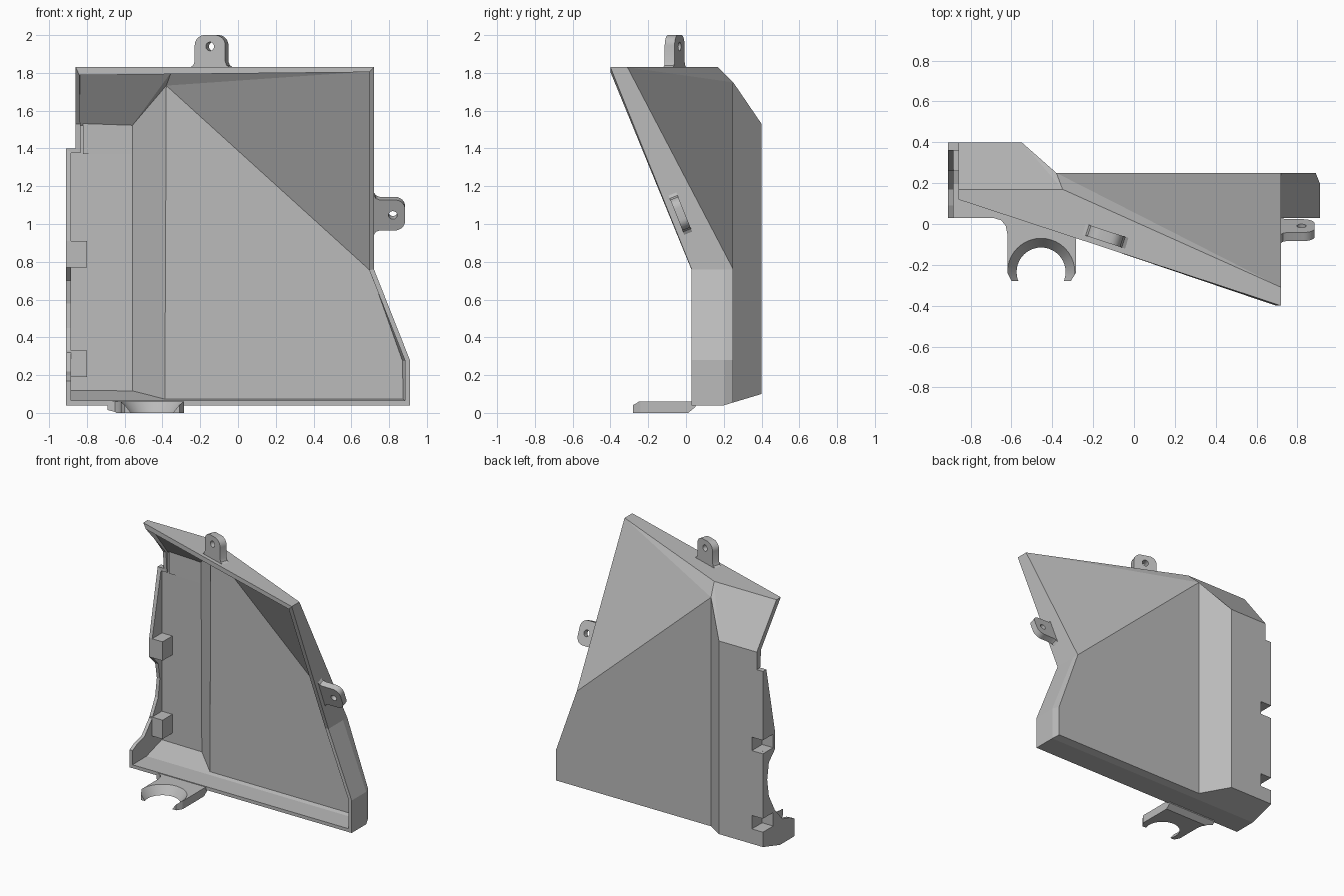
import bpy, bmesh
from math import sin, cos, pi
from mathutils import Matrix, Vector

cube = bpy.data.objects.get("Cube")
if cube:
    bpy.data.objects.remove(cube, do_unlink=True)

grey = bpy.data.materials.new("plain grey")
grey.use_nodes = True
grey.diffuse_color = (0.5, 0.5, 0.5, 1)
grey.node_tree.nodes["Principled BSDF"].inputs["Base Color"].default_value = (0.5, 0.5, 0.5, 1)


def finish(name, bm):
    mesh = bpy.data.meshes.new(name)
    bm.to_mesh(mesh)
    bm.free()
    ob = bpy.data.objects.new(name, mesh)
    bpy.context.collection.objects.link(ob)
    mesh.materials.append(grey)
    return ob


def box(name, lo, hi):
    bm = bmesh.new()
    lo, hi = Vector(lo), Vector(hi)
    size = hi - lo
    bmesh.ops.create_cube(bm, size=1, matrix=Matrix.Translation((lo + hi) / 2) @ Matrix.Diagonal((*size, 1)))
    return finish(name, bm)


def cone(name, r1, r2, depth, matrix):
    bm = bmesh.new()
    bmesh.ops.create_cone(bm, cap_ends=True, segments=40, radius1=r1, radius2=r2, depth=depth, matrix=matrix)
    return finish(name, bm)


def prism(name, outline, low, high, matrix=Matrix()):
    bm = bmesh.new()
    face = bm.faces.new([bm.verts.new((x, y, low)) for x, y in outline])
    out = bmesh.ops.extrude_face_region(bm, geom=[face])
    bmesh.ops.translate(bm, vec=(0, 0, high - low), verts=[v for v in out["geom"] if isinstance(v, bmesh.types.BMVert)])
    bmesh.ops.recalc_face_normals(bm, faces=bm.faces)
    bm.transform(matrix)
    return finish(name, bm)


def apply_modifier(ob, mod):
    bpy.context.view_layer.objects.active = ob
    bpy.ops.object.modifier_apply(modifier=mod.name)


def cut(ob, cutter):
    mod = ob.modifiers.new("cut", "BOOLEAN")
    mod.operation, mod.solver, mod.object = "DIFFERENCE", "EXACT", cutter
    apply_modifier(ob, mod)


def discard(ob):
    bpy.data.objects.remove(ob, do_unlink=True)


def smooth(ob):
    bpy.ops.object.select_all(action="DESELECT")
    ob.select_set(True)
    bpy.context.view_layer.objects.active = ob
    bpy.ops.object.shade_smooth_by_angle(angle=0.5)


# Corner points of the folded cover
left, right, step, side = -0.91, 0.91, -0.86, 0.72
deep, back, front = 0.40, 0.25, 0.03
P = {
    "deep_bl": (left, deep, 0.10), "deep_br": (-0.55, deep, 0.10),
    "deep_tr": (-0.55, deep, 1.53), "deep_tl": (step, deep, 1.53),
    "step_in": (step, deep, 1.40), "step_out": (left, deep, 1.40),
    "step_in_f": (step, 0.36, 1.40), "step_out_f": (left, 0.36, 1.40),
    "main_bl": (-0.38, back, 0.055), "main_br": (0.89, back, 0.055),
    "main_r": (0.89, back, 0.28), "knee": (side, back, 0.76), "apex": (-0.38, back, 1.75),
    "bot_l": (left, 0.20, 0.04), "bot_r": (right, 0.20, 0.04),
    "rim_l": (left, front, 0.04), "rim_r": (right, front, 0.04),
    "wall_r": (right, 0.20, 0.28), "wall_rf": (right, front, 0.28),
    "knee_m": (side, 0.20, 0.76), "knee_f": (side, front, 0.76),
    "top_r": (side, -0.31, 1.83), "top_rf": (side, -0.40, 1.83),
    "top_m": (-0.35, 0.17, 1.83), "top_l": (step, 0.17, 1.83), "top_lf": (step, 0.12, 1.83),
    "left_f": (step, 0.35, 1.53),
}
faces = [
    "deep_bl deep_br deep_tr deep_tl step_in step_out",
    "deep_br main_bl apex deep_tr",
    "main_bl main_br main_r knee apex",
    "apex knee top_r", "apex top_r top_m",
    "deep_tr apex top_m", "deep_tr top_m top_l deep_tl",
    "top_l top_m top_r top_rf top_lf",
    "deep_tl top_l top_lf left_f step_in_f step_in",
    "step_out step_in step_in_f step_out_f",
    "knee_f knee_m knee top_r top_rf",
    "knee main_r wall_r knee_m", "knee_m wall_r wall_rf knee_f",
    "main_r main_br bot_r wall_r", "wall_r bot_r rim_r wall_rf",
    "bot_l bot_r rim_r rim_l",
    "bot_l bot_r main_br main_bl deep_br deep_bl",
]
# Front edge (y, z) of the left wall, from the flared foot up to the step
left_edge = [(0.03, 0.17), (0.09, 0.20), (0.17, 0.22), (0.26, 0.32), (0.33, 0.45),
             (0.35, 0.58), (0.33, 0.70), (0.26, 0.77), (0.26, 0.91)]

bm = bmesh.new()
V = {k: bm.verts.new(p) for k, p in P.items()}
made = [bm.faces.new([V[k] for k in f.split()]) for f in faces]
edge = [bm.verts.new((left, y, z)) for y, z in left_edge]
bm.faces.new([V["deep_bl"], V["bot_l"], V["rim_l"], *edge, V["step_out_f"], V["step_out"]])
bmesh.ops.recalc_face_normals(bm, faces=bm.faces)
made[0].normal_update()
if made[0].normal.y < 0:
    bmesh.ops.reverse_faces(bm, faces=bm.faces)
cover = finish("cover_shell", bm)
solid = cover.modifiers.new("thickness", "SOLIDIFY")
solid.thickness, solid.offset, solid.use_even_offset = 0.025, -1, True
apply_modifier(cover, solid)

# Clip pockets on the left edge, open to the side and back
for name, z in (("lower", 0.19), ("upper", 0.77)):
    pocket = box(name + "_clip_pocket", (-0.905, 0.26, z), (-0.80, 0.395, z + 0.14))
    cutter = box("cutter", (-0.95, 0.28, z + 0.02), (-0.82, 0.45, z + 0.12))
    cut(cover, cutter)
    cut(pocket, cutter)
    discard(cutter)

# Thickened panel below the upper left slope
box("inner_panel", (-0.82, 0.366, 1.37), (-0.54, 0.38, 1.55))


# Rounded mounting tabs with a screw hole
def tab(name, half, length, hole, thick, origin, u, v):
    r = 0.055
    side_pts = [(half + 0.03, -0.02), (half + 0.025, 0.0), (half + 0.008, 0.01), (half, 0.03)]
    side_pts += [(half - r + r * cos(a * pi / 16), length - r + r * sin(a * pi / 16)) for a in range(9)]
    outline = side_pts + [(-x, y) for x, y in reversed(side_pts)]
    u, v = Vector(u).normalized(), Vector(v)
    m = Matrix.Translation(origin) @ Matrix((u, v, u.cross(v))).transposed().to_4x4()
    ob = prism(name, outline, -thick / 2, thick / 2, m)
    cutter = cone("cutter", 0.023, 0.023, 0.3, m @ Matrix.Translation((0, hole, 0)))
    cut(ob, cutter)
    discard(cutter)
    smooth(ob)


tab("top_tab", 0.085, 0.17, 0.11, 0.055, (-0.14, -0.06, 1.83), (1.58, -0.52, 0), (0, 0, 1))
tab("side_tab", 0.087, 0.165, 0.10, 0.045, (side, -0.03, 1.055), (0, -0.43, 1.07), (1, 0, 0))

# Half-round hook under the bottom edge
hook = prism("bottom_hook", [(-0.69, 0.05), (-0.69, 0.03), (-0.65, 0.018), (-0.628, -0.01), (-0.62, -0.05),
                             (-0.62, -0.24), (-0.60, -0.28), (-0.31, -0.28), (-0.285, -0.24),
                             (-0.285, 0.05)], 0.0, 0.06)
cutter = cone("cutter", 0.105, 0.18, 0.10, Matrix.Translation((-0.455, -0.235, 0.03)))
cut(hook, cutter)
discard(cutter)
# Slope the underside where the hook meets the cover
slope = prism("cutter", [(0.0, -0.01), (0.06, 0.04), (0.06, -0.01)], -0.8, -0.2,
              Matrix(((0, 0, 1, 0), (1, 0, 0, 0), (0, 1, 0, 0), (0, 0, 0, 1))))
cut(hook, slope)
discard(slope)
smooth(hook)
